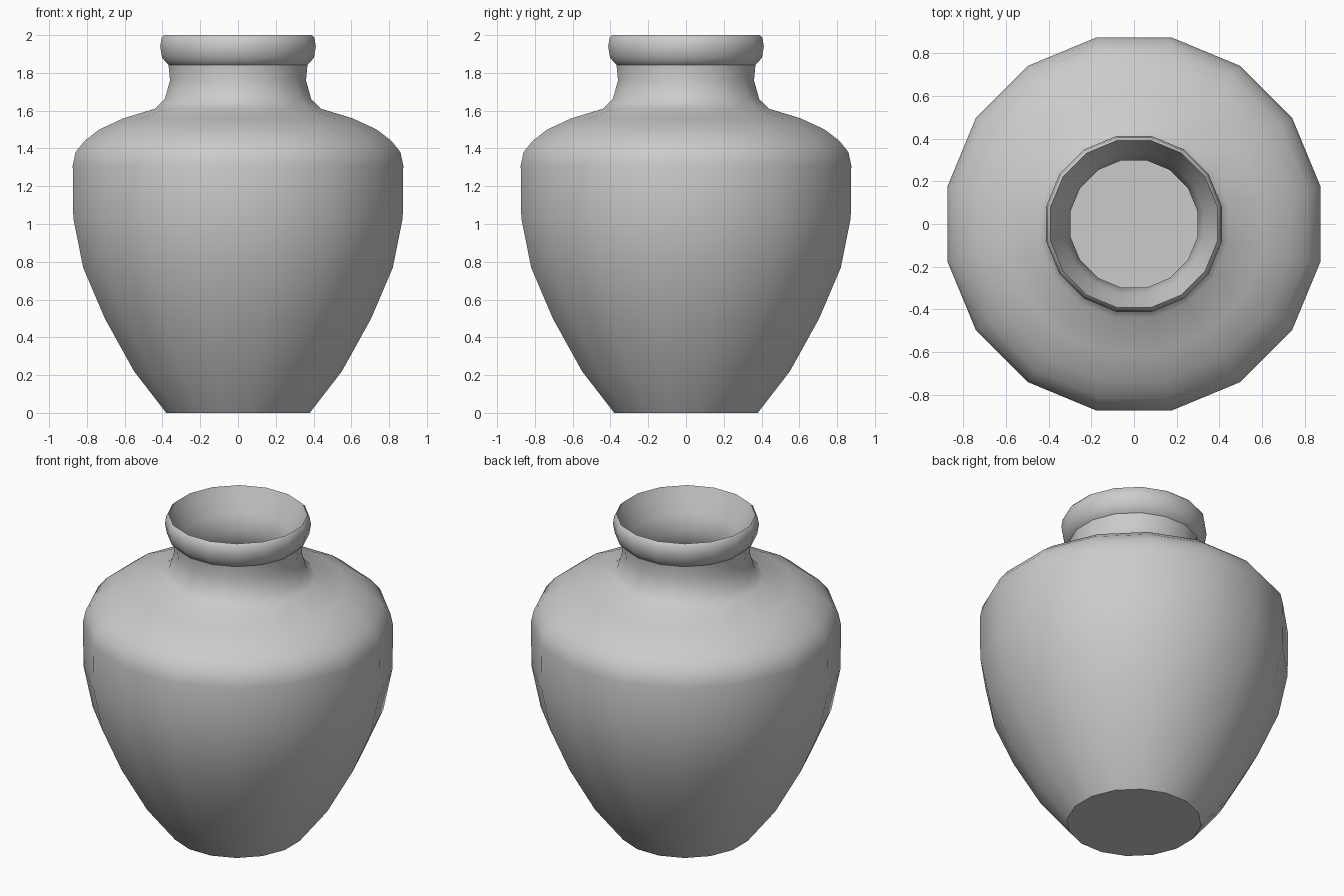
import bpy, bmesh, math

if "Cube" in bpy.data.objects:
    bpy.data.objects.remove(bpy.data.objects["Cube"])

SIDES = 16
FLAT = math.cos(math.pi / SIDES)  # profile widths are read across the flats

# Outer wall: foot, belly, shoulder, neck, rim
outer = [(0.38, 0), (0.55, 0.22), (0.705, 0.5), (0.82, 0.77), (0.872, 1.03),
         (0.875, 1.31), (0.86, 1.38), (0.812, 1.44), (0.735, 1.5), (0.605, 1.56),
         (0.44, 1.61), (0.388, 1.66), (0.36, 1.76), (0.368, 1.843),
         (0.372, 1.846), (0.402, 1.88), (0.412, 1.94), (0.405, 1.985), (0.392, 2.0)]
# Inner wall: mouth funnel, throat, hollow body, floor
inner = [(0.368, 1.94), (0.325, 1.85), (0.298, 1.76), (0.325, 1.64), (0.4, 1.56),
         (0.57, 1.5), (0.69, 1.45), (0.765, 1.39), (0.81, 1.31), (0.812, 1.04),
         (0.76, 0.79), (0.65, 0.53), (0.495, 0.25), (0.36, 0.06)]


def ring(bm, width, z):
    r = width / FLAT
    angles = [(i + 0.5) * math.tau / SIDES for i in range(SIDES)]
    return [bm.verts.new((r * math.cos(a), r * math.sin(a), z)) for a in angles]


# Vase lathed from the closed profile
bm = bmesh.new()
rings = [ring(bm, w, z) for w, z in outer + inner]
for low, high in zip(rings, rings[1:]):
    for i in range(SIDES):
        j = (i + 1) % SIDES
        bm.faces.new((low[i], low[j], high[j], high[i]))
bm.faces.new(rings[0][::-1])
bm.faces.new(rings[-1])
bmesh.ops.recalc_face_normals(bm, faces=bm.faces)

mesh = bpy.data.meshes.new("vase")
bm.to_mesh(mesh)
bm.free()
vase = bpy.data.objects.new("vase", mesh)
bpy.context.collection.objects.link(vase)
bpy.context.view_layer.objects.active = vase
vase.select_set(True)
bpy.ops.object.shade_smooth_by_angle(angle=math.radians(38))
